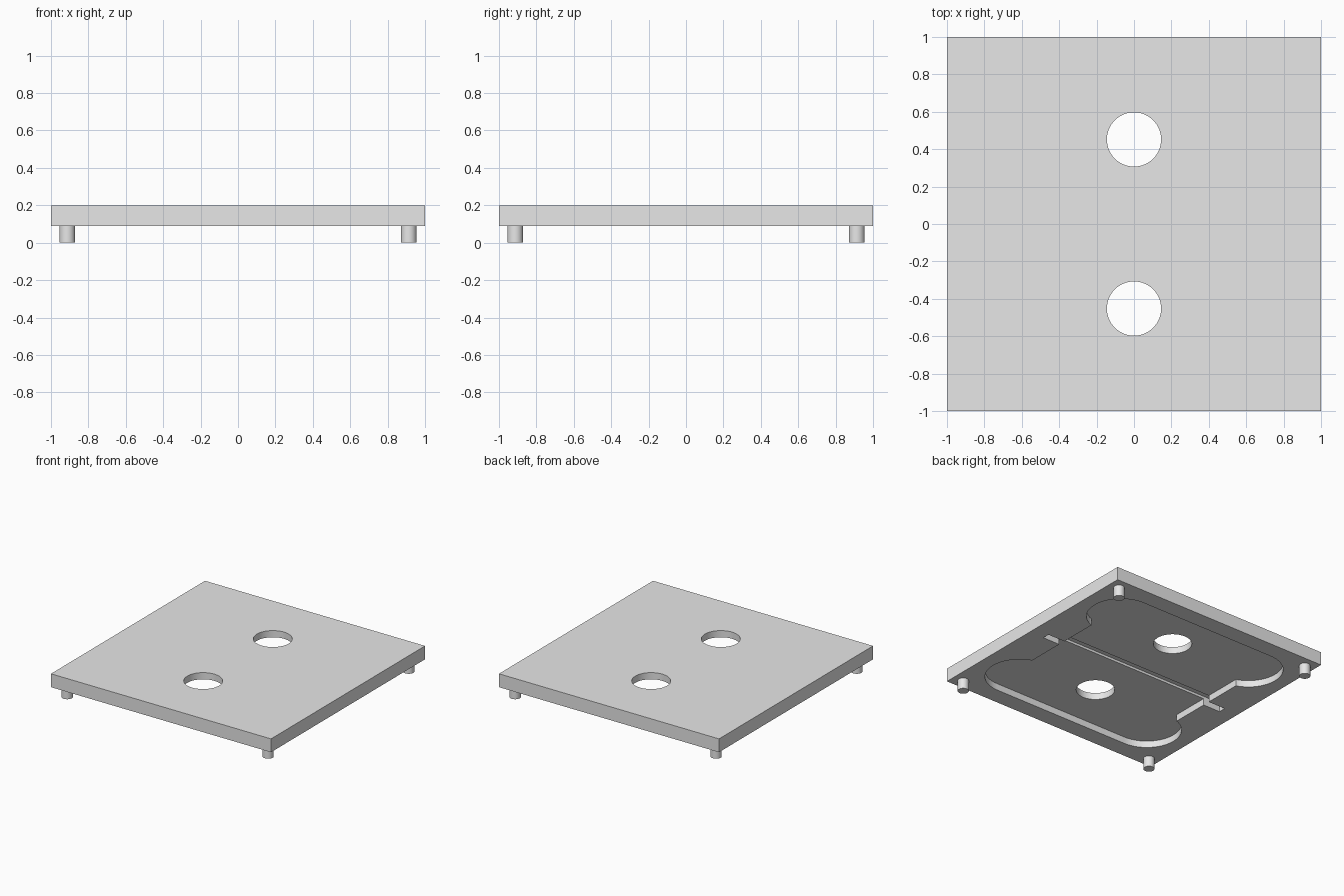
import bpy
import bmesh
from math import cos, sin, radians, tau

cube = bpy.data.objects.get("Cube")
if cube:
    bpy.data.objects.remove(cube, do_unlink=True)

PLATE_BOTTOM, PLATE_TOP = 0.09, 0.20
POCKET_TOP, SLOT_TOP = 0.145, 0.165

grey = bpy.data.materials.new("plain grey")
grey.use_nodes = True
grey.diffuse_color = (0.8, 0.8, 0.8, 1)
grey.node_tree.nodes["Principled BSDF"].inputs["Base Color"].default_value = (0.8, 0.8, 0.8, 1)


def prism(name, outline, z0, z1):
    """Extrude a flat outline between two heights."""
    bm = bmesh.new()
    face = bm.faces.new([bm.verts.new((x, y, z0)) for x, y in outline])
    top = bmesh.ops.extrude_face_region(bm, geom=[face])["geom"]
    bmesh.ops.translate(bm, vec=(0, 0, z1 - z0),
                        verts=[v for v in top if isinstance(v, bmesh.types.BMVert)])
    bmesh.ops.recalc_face_normals(bm, faces=bm.faces)
    mesh = bpy.data.meshes.new(name)
    bm.to_mesh(mesh)
    bm.free()
    mesh.materials.append(grey)
    obj = bpy.data.objects.new(name, mesh)
    bpy.context.collection.objects.link(obj)
    return obj


def rectangle(w, h):
    return [(-w, -h), (w, -h), (w, h), (-w, h)]


def circle(cx, cy, r, n):
    return [(cx + r * cos(tau * i / n), cy + r * sin(tau * i / n)) for i in range(n)]


def smooth(obj):
    bpy.ops.object.select_all(action='DESELECT')
    obj.select_set(True)
    bpy.context.view_layer.objects.active = obj
    bpy.ops.object.shade_smooth_by_angle(angle=radians(30))


# Pocket outline: one rounded lobe per corner, mirrored, with a waist between
lobe = [(0.71, 0.35)]
for i in range(25):
    a = radians(-68 + 158 * i / 24)
    lobe.append((0.625 + 0.262 * cos(a), 0.595 + 0.262 * sin(a)))
half = lobe + [(-x, y) for x, y in reversed(lobe)]
pocket_outline = half + [(-x, -y) for x, y in half]

# Plate with underside pocket, deeper centre slot and two through holes
plate = prism("plate", rectangle(1, 1), PLATE_BOTTOM, PLATE_TOP)
cutters = [
    prism("pocket_cutter", pocket_outline, 0.0, POCKET_TOP),
    prism("slot_cutter", rectangle(0.866, 0.03), -0.01, SLOT_TOP),
    prism("front_hole_cutter", circle(0, -0.452, 0.145, 64), -0.02, 0.3),
    prism("back_hole_cutter", circle(0, 0.452, 0.145, 64), -0.02, 0.3),
]
bpy.context.view_layer.objects.active = plate
for cutter in cutters:
    mod = plate.modifiers.new(cutter.name, 'BOOLEAN')
    mod.operation = 'DIFFERENCE'
    mod.solver = 'EXACT'
    mod.object = cutter
    bpy.ops.object.modifier_apply(modifier=mod.name)
for cutter in cutters:
    bpy.data.objects.remove(cutter, do_unlink=True)
smooth(plate)

# Four round corner feet
for side, sx in (("left", 1), ("right", -1)):
    for end, sy in (("front", -1), ("back", 1)):
        foot = prism(f"{end}_{side}_foot", circle(0.913 * sx, 0.913 * sy, 0.042, 32),
                     0, PLATE_BOTTOM + 0.005)
        smooth(foot)
